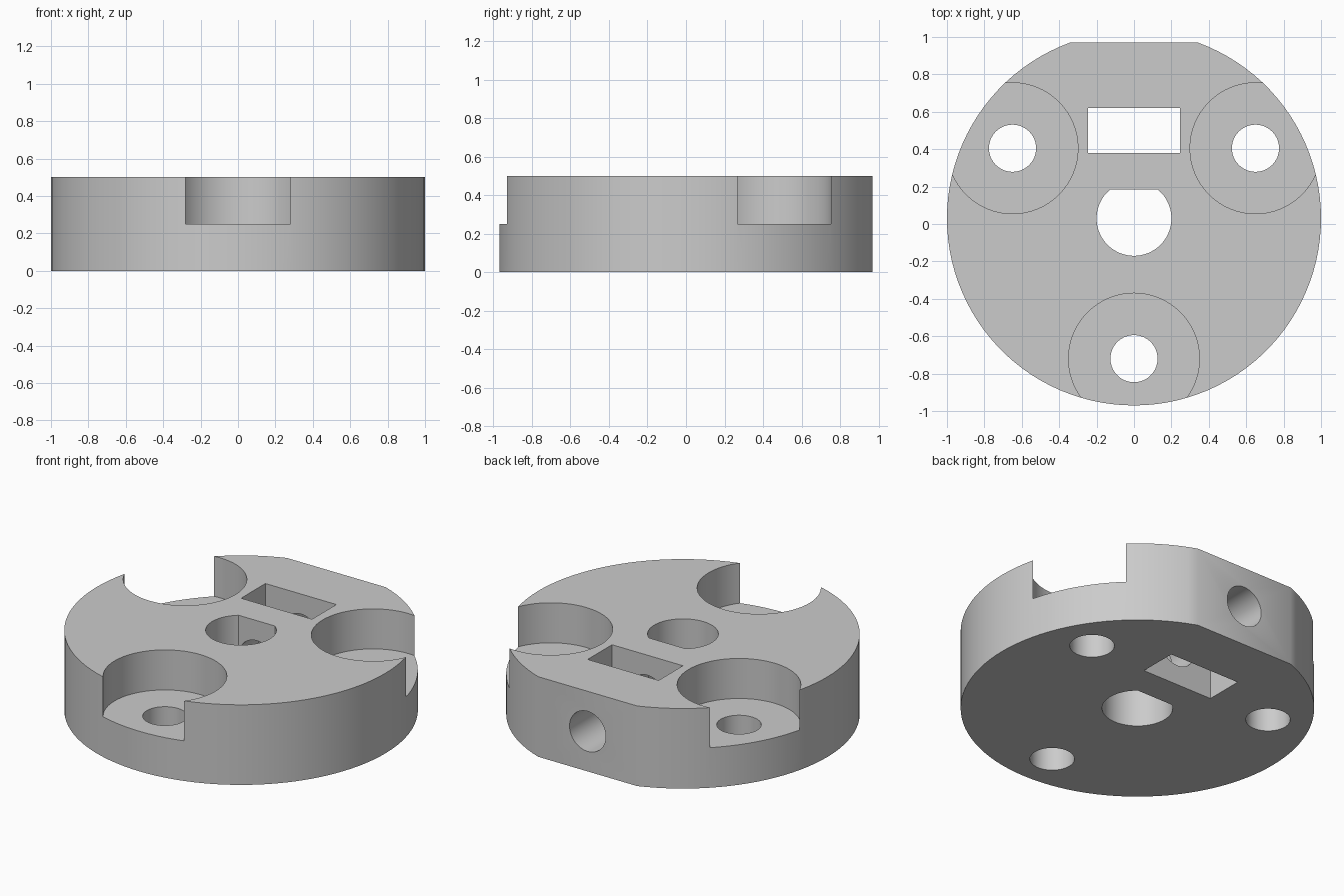
import bpy, bmesh
from math import sin, cos, pi, radians
from mathutils import Matrix, Vector

cube = bpy.data.objects.get("Cube")
if cube:
    bpy.data.objects.remove(cube, do_unlink=True)

CENTER_Y = 0.03       # axis of the disc
HEIGHT = 0.5
MID = HEIGHT / 2

grey = bpy.data.materials.new("plain grey")
grey.use_nodes = True
COLOR = (0.6, 0.6, 0.6, 1)
grey.diffuse_color = COLOR
grey.node_tree.nodes["Principled BSDF"].inputs["Base Color"].default_value = COLOR


def prism(name, points, z0, z1, matrix=Matrix()):
    """Extrude a closed outline from z0 to z1."""
    bm = bmesh.new()
    face = bm.faces.new([bm.verts.new((x, y, z0)) for x, y in points])
    top = bmesh.ops.extrude_face_region(bm, geom=[face])["geom"]
    verts = [v for v in top if isinstance(v, bmesh.types.BMVert)]
    bmesh.ops.translate(bm, verts=verts, vec=(0, 0, z1 - z0))
    bmesh.ops.recalc_face_normals(bm, faces=bm.faces)
    bm.transform(matrix)
    mesh = bpy.data.meshes.new(name)
    bm.to_mesh(mesh)
    bm.free()
    mesh.materials.append(grey)
    obj = bpy.data.objects.new(name, mesh)
    bpy.context.collection.objects.link(obj)
    return obj


def circle(x, y, r, n=64):
    return [(x + r * cos(2 * pi * i / n), y + r * sin(2 * pi * i / n)) for i in range(n)]


def d_shape(r, flat, n=96):
    """Circle about the disc axis, cut off by a flat on the +y side."""
    half = (r * r - flat * flat) ** 0.5
    start = Vector((1, 0)).angle_signed(Vector((half, flat)))
    start = abs(start)
    sweep = pi + 2 * start
    angles = [pi - start + sweep * i / n for i in range(n + 1)]
    return [(r * cos(a), CENTER_Y + r * sin(a)) for a in angles]


# Disc with a flat at the back
hub = prism("hub_disc", d_shape(1, 0.94), 0, HEIGHT)

# D-shaped shaft bore and nut slot
cutters = [
    prism("shaft_bore", d_shape(0.2, 0.155), -0.1, HEIGHT + 0.1),
    prism("nut_slot", [(-0.245, 0.38), (0.245, 0.38), (0.245, 0.62), (-0.245, 0.62)],
          -0.1, HEIGHT + 0.1),
]

# Three counterbored mounting holes
for degrees in (30, 150, 270):
    a = radians(degrees)
    x, y = 0.75 * cos(a), CENTER_Y + 0.75 * sin(a)
    cutters.append(prism("counterbore", circle(x, y, 0.35), MID, HEIGHT + 0.1))
    cutters.append(prism("mounting_hole", circle(x, y, 0.126), -0.1, HEIGHT))

# Set screw hole from the flat into the bore
lay_back = Matrix.Translation((0, 0, MID)) @ Matrix.Rotation(radians(-90), 4, "X")
cutters.append(prism("set_screw_hole", circle(0, 0, 0.125), 0.05, 1.1, lay_back))

# Cut everything out of the disc
bpy.context.view_layer.objects.active = hub
for cutter in cutters:
    mod = hub.modifiers.new(cutter.name, "BOOLEAN")
    mod.operation = "DIFFERENCE"
    mod.solver = "EXACT"
    mod.object = cutter
    bpy.ops.object.modifier_apply(modifier=mod.name)
    bpy.data.objects.remove(cutter, do_unlink=True)

bpy.ops.object.select_all(action="DESELECT")
hub.select_set(True)
bpy.ops.object.shade_smooth_by_angle(angle=radians(30))
